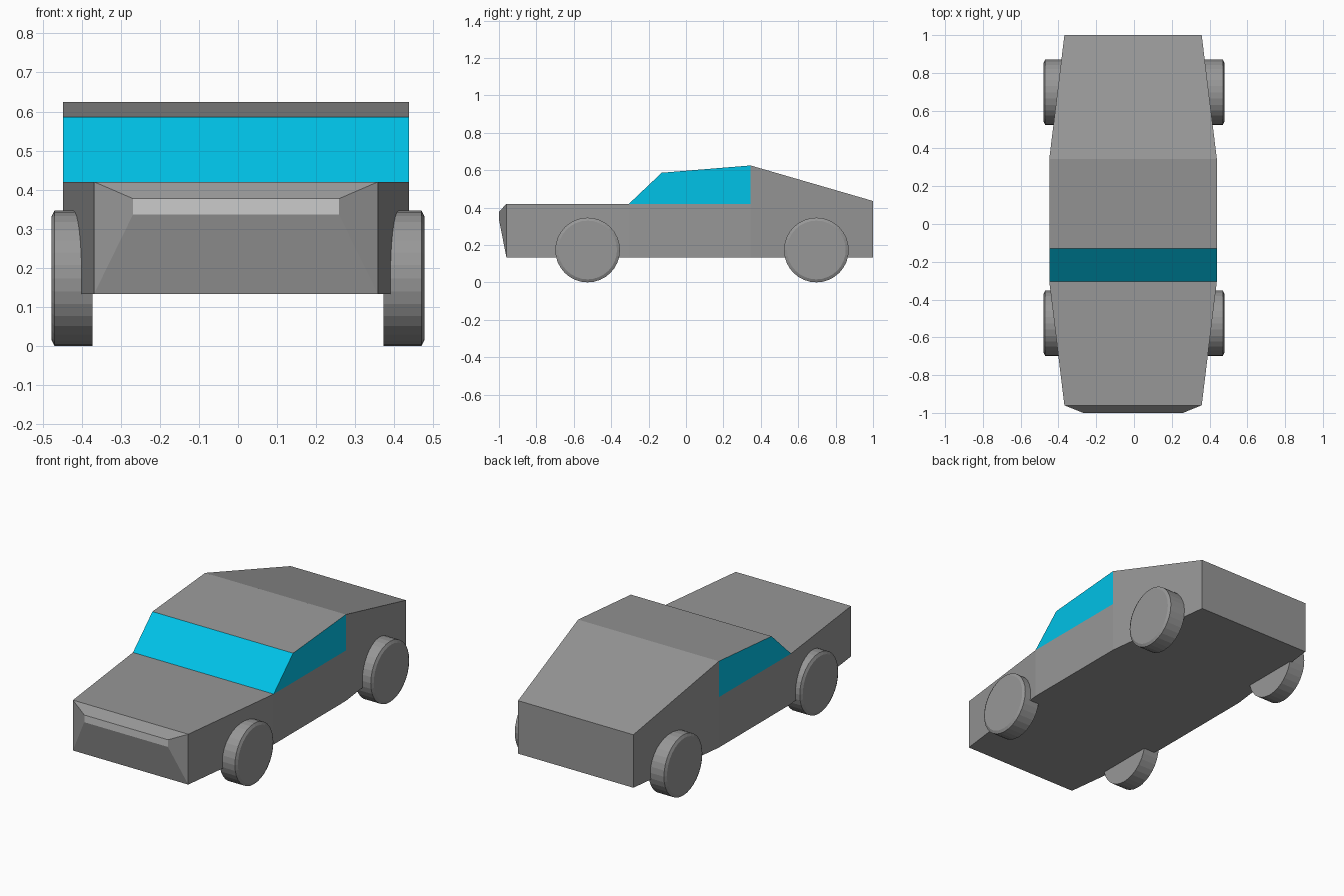
import bpy
from math import sin, cos, tau

if "Cube" in bpy.data.objects:
    bpy.data.objects.remove(bpy.data.objects["Cube"])

CX = -0.005          # body sits slightly off the wheel centre line
W, N = 0.4435, 0.3635  # half widths: middle, ends
SILL, BELT = 0.133, 0.42


def material(name, color):
    m = bpy.data.materials.new(name)
    m.diffuse_color = color
    m.use_nodes = True
    m.node_tree.nodes["Principled BSDF"].inputs["Base Color"].default_value = m.diffuse_color
    return m


paint = material("paint", (0.31, 0.31, 0.31, 1))
glass = material("glass", (0.0, 0.54, 0.80, 1))
lamp = material("lamp", (0.8, 0.8, 0.8, 1))


def add_mesh(name, verts, faces, x=0.0, mats=(paint,), indices=()):
    me = bpy.data.meshes.new(name)
    me.from_pydata(verts, [], faces)
    for m in mats:
        me.materials.append(m)
    for f, i in indices:
        me.polygons[f].material_index = i
    ob = bpy.data.objects.new(name, me)
    ob.location.x = x
    bpy.context.collection.objects.link(ob)
    return ob


def loft(rings, start=True, end=True, skip=()):
    """Join rings of points into a skin, with optional caps."""
    n = len(rings[0])
    verts = [p for r in rings for p in r]
    faces = [tuple(range(n))] if start else []
    for s in range(len(rings) - 1):
        for i in range(n):
            if (s, i) not in skip:
                j = (i + 1) % n
                a, b = s * n, (s + 1) * n
                faces.append((a + i, b + i, b + j, a + j))
    if end:
        faces.append(tuple(reversed(range(len(verts) - n, len(verts)))))
    return verts, faces


def box_ring(y, w, z0, z1):
    return [(-w, y, z0), (w, y, z0), (w, y, z1), (-w, y, z1)]


# Lower hull with pointed nose; the front cap is the light bar
v, f = loft([box_ring(-1.0, 0.264, 0.336, 0.377),
             box_ring(-0.96, N, SILL, BELT),
             box_ring(-0.305, W, SILL, BELT),
             box_ring(0.345, W, SILL, BELT)], end=False, skip={(2, 2)})
add_mesh("hull", v, f, CX, (paint, lamp), [(0, 1)])

# Sloping rear deck
v, f = loft([box_ring(0.345, W, SILL, 0.625),
             box_ring(1.0, N, SILL, 0.435)], start=False)
add_mesh("rear_deck", v, f, CX)

# Cabin: windscreen, roof and both side windows
profile = [(-0.305, BELT), (-0.13, 0.586), (0.345, 0.625), (0.345, BELT)]
v = [(s * W, y, z) for s in (-1, 1) for y, z in profile]
f = [(0, 4, 5, 1), (1, 5, 6, 2), (0, 1, 2, 3), (4, 7, 6, 5)]
add_mesh("cabin", v, f, CX, (paint, glass), [(0, 1), (2, 1), (3, 1)])

# Wheels with chamfered outer rim, mirrored to the other side
SIDES = 32
for name, y in (("front_wheels", -0.526), ("rear_wheels", 0.697)):
    rings = [[(x, y - r * cos(tau * i / SIDES), 0.173 + r * sin(tau * i / SIDES))
              for i in range(SIDES)]
             for x, r in ((0.3725, 0.173), (0.470, 0.173), (0.478, 0.157))]
    v, f = loft(rings)
    wheel = add_mesh(name, v, f)
    wheel.data.flip_normals()
    wheel.modifiers.new("mirror", 'MIRROR').use_mirror_merge = False
